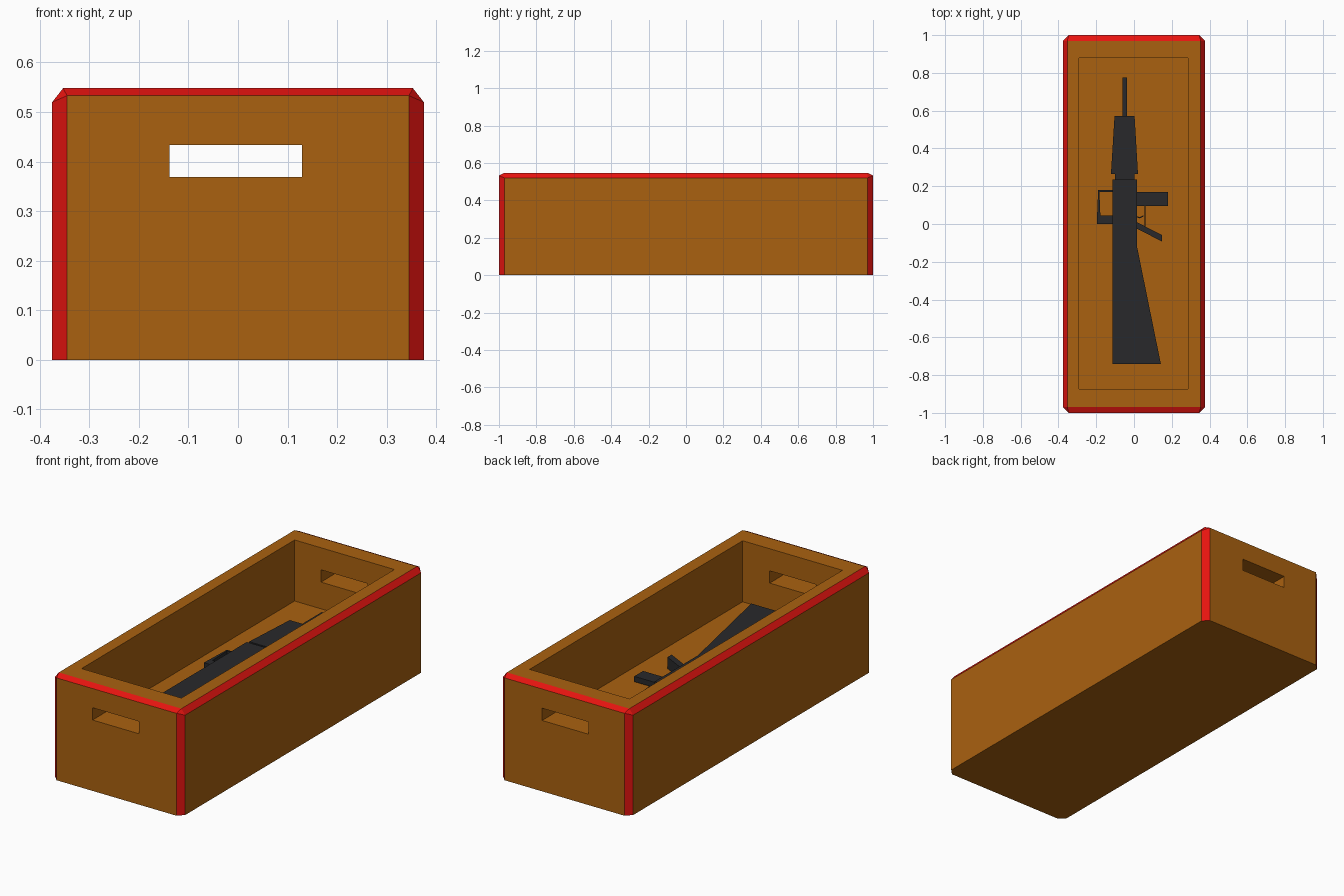
import bpy, bmesh, math

if "Cube" in bpy.data.objects:
    bpy.data.objects.remove(bpy.data.objects["Cube"])


def material(name, color):
    m = bpy.data.materials.new(name)
    m.diffuse_color = (*color, 1)
    m.use_nodes = True
    m.node_tree.nodes["Principled BSDF"].inputs["Base Color"].default_value = m.diffuse_color
    return m


WOOD = material("wood", (0.40, 0.12, 0.005))
RED = material("red_trim", (0.8, 0.007, 0.005))
METAL = material("dark_metal", (0.022, 0.022, 0.024))


def add(name, bm, *mats):
    bmesh.ops.recalc_face_normals(bm, faces=bm.faces)
    me = bpy.data.meshes.new(name)
    bm.to_mesh(me)
    bm.free()
    for m in mats:
        me.materials.append(m)
    ob = bpy.data.objects.new(name, me)
    bpy.context.collection.objects.link(ob)
    return ob


def prism(name, outline, z0, z1, mat=METAL):
    """Extrude a plan-view outline from z0 to z1."""
    bm = bmesh.new()
    face = bm.faces.new([bm.verts.new((x, y, z0)) for x, y in outline])
    top = bmesh.ops.extrude_face_region(bm, geom=[face])["geom"]
    verts = [v for v in top if isinstance(v, bmesh.types.BMVert)]
    bmesh.ops.translate(bm, verts=verts, vec=(0, 0, z1 - z0))
    return add(name, bm, mat)


def box(name, x0, x1, y0, y1, z0, z1, mat=METAL):
    return prism(name, [(x0, y0), (x1, y0), (x1, y1), (x0, y1)], z0, z1, mat)


# Crate body: block with chamfered vertical and top edges
bm = bmesh.new()
for sx in (-1, 1):
    for sy in (-1, 1):
        for x, y, z in ((.345, 1, 0), (.375, .97, 0), (.345, 1, .533),
                        (.375, .97, .52), (.353, .97, .548)):
            bm.verts.new((sx * x, sy * y, z))
bmesh.ops.convex_hull(bm, input=bm.verts)
bmesh.ops.dissolve_limit(bm, angle_limit=math.radians(1),
                         verts=bm.verts, edges=bm.edges)
bm.normal_update()
for f in bm.faces:
    f.material_index = 0 if max(abs(c) for c in f.normal) > 0.99 else 1
crate = add("crate", bm, WOOD, RED)

# Cavity and the hand slots through both ends
cutters = [box("cavity_cutter", -.29, .285, -.873, .88, .23, .8, WOOD),
           box("front_slot_cutter", -.138, .129, -1.2, -.6, .369, .433, WOOD),
           box("back_slot_cutter", -.138, .129, .6, 1.2, .369, .433, WOOD)]
bpy.context.view_layer.objects.active = crate
for c in cutters:
    mod = crate.modifiers.new(c.name, 'BOOLEAN')
    mod.operation = 'DIFFERENCE'
    mod.solver = 'EXACT'
    mod.object = c
    bpy.ops.object.modifier_apply(modifier=mod.name)
    bpy.data.objects.remove(c)

# Rifle: stock and receiver, neck, handguard, barrel
prism("stock_and_receiver", [(-.114, -.74), (.142, -.74), (.016, -.12),
                             (.016, .235), (-.114, .235)], .225, .31)
box("neck", -.1, .002, .23, .27, .235, .295)
prism("handguard", [(-.122, .266), (.021, .266), (.003, .573), (-.103, .573)],
      .225, .298)
box("barrel", -.06, -.038, .57, .775, .252, .274)

# Carry handle
prism("carry_handle", [(-.11, 0), (-.197, 0), (-.19, .18), (-.11, .18),
                       (-.11, .17), (-.183, .17), (-.178, .044), (-.11, .044)],
      .24, .27)

# Magazine, grip, trigger guard and trigger
box("magazine", .01, .18, .096, .169, .24, .268)
prism("grip", [(.01, .012), (.01, -.022), (.147, -.092), (.147, -.058)], .23, .29)
box("trigger_guard", .056, .06, -.015, .098, .245, .268)
prism("trigger", [(.012, .037), (.03, .03), (.05, .04), (.05, .046),
                  (.03, .036), (.012, .043)], .25, .265)
